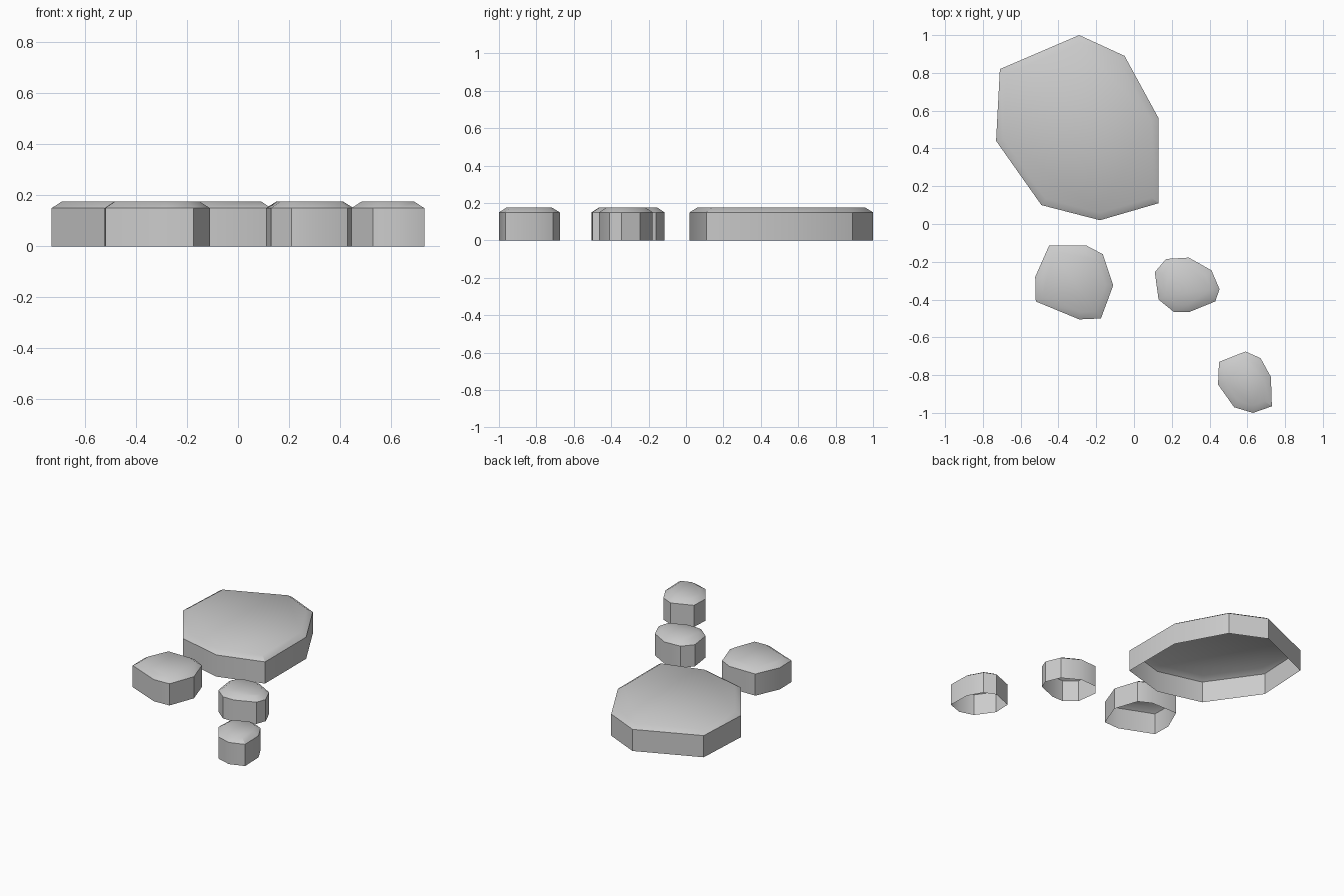
import bpy, bmesh, math

if "Cube" in bpy.data.objects:
    bpy.data.objects.remove(bpy.data.objects["Cube"])

RIM, TOP, INSET = 0.15, 0.175, 0.038

# Clockwise outlines of each stone seen from above
stones = {
    "large_stone": [(-0.29, 1.0), (-0.05, 0.89), (0.13, 0.56), (0.13, 0.11),
                    (-0.18, 0.02), (-0.49, 0.10), (-0.73, 0.44), (-0.71, 0.82)],
    "medium_stone": [(-0.45, -0.115), (-0.25, -0.115), (-0.165, -0.16), (-0.11, -0.325),
                     (-0.175, -0.50), (-0.29, -0.505), (-0.52, -0.41), (-0.523, -0.28)],
    "round_stone": [(0.17, -0.185), (0.29, -0.178), (0.41, -0.245), (0.453, -0.345),
                    (0.43, -0.41), (0.295, -0.465), (0.21, -0.465), (0.13, -0.40), (0.11, -0.255)],
    "small_stone": [(0.59, -0.675), (0.67, -0.71), (0.725, -0.81), (0.73, -0.965),
                    (0.63, -1.0), (0.53, -0.97), (0.445, -0.85), (0.45, -0.73)],
}


def make_stone(name, outline):
    bm = bmesh.new()
    # Top face and open-bottomed walls
    upper = [bm.verts.new((x, y, RIM)) for x, y in reversed(outline)]
    lower = [bm.verts.new((x, y, 0)) for x, y in reversed(outline)]
    cap = bm.faces.new(upper)
    n = len(upper)
    for i in range(n):
        j = (i + 1) % n
        bm.faces.new((lower[i], lower[j], upper[j], upper[i]))
    # Chamfered rim
    bm.normal_update()
    bmesh.ops.inset_region(bm, faces=[cap], thickness=INSET, use_even_offset=True)
    for v in cap.verts:
        v.co.z = TOP
    bm.normal_update()
    mesh = bpy.data.meshes.new(name)
    bm.to_mesh(mesh)
    bm.free()
    obj = bpy.data.objects.new(name, mesh)
    bpy.context.collection.objects.link(obj)
    # Soft top, crisp rim and corners
    bpy.ops.object.select_all(action='DESELECT')
    obj.select_set(True)
    bpy.context.view_layer.objects.active = obj
    bpy.ops.object.shade_smooth_by_angle(angle=math.radians(36))


for name, outline in stones.items():
    make_stone(name, outline)
